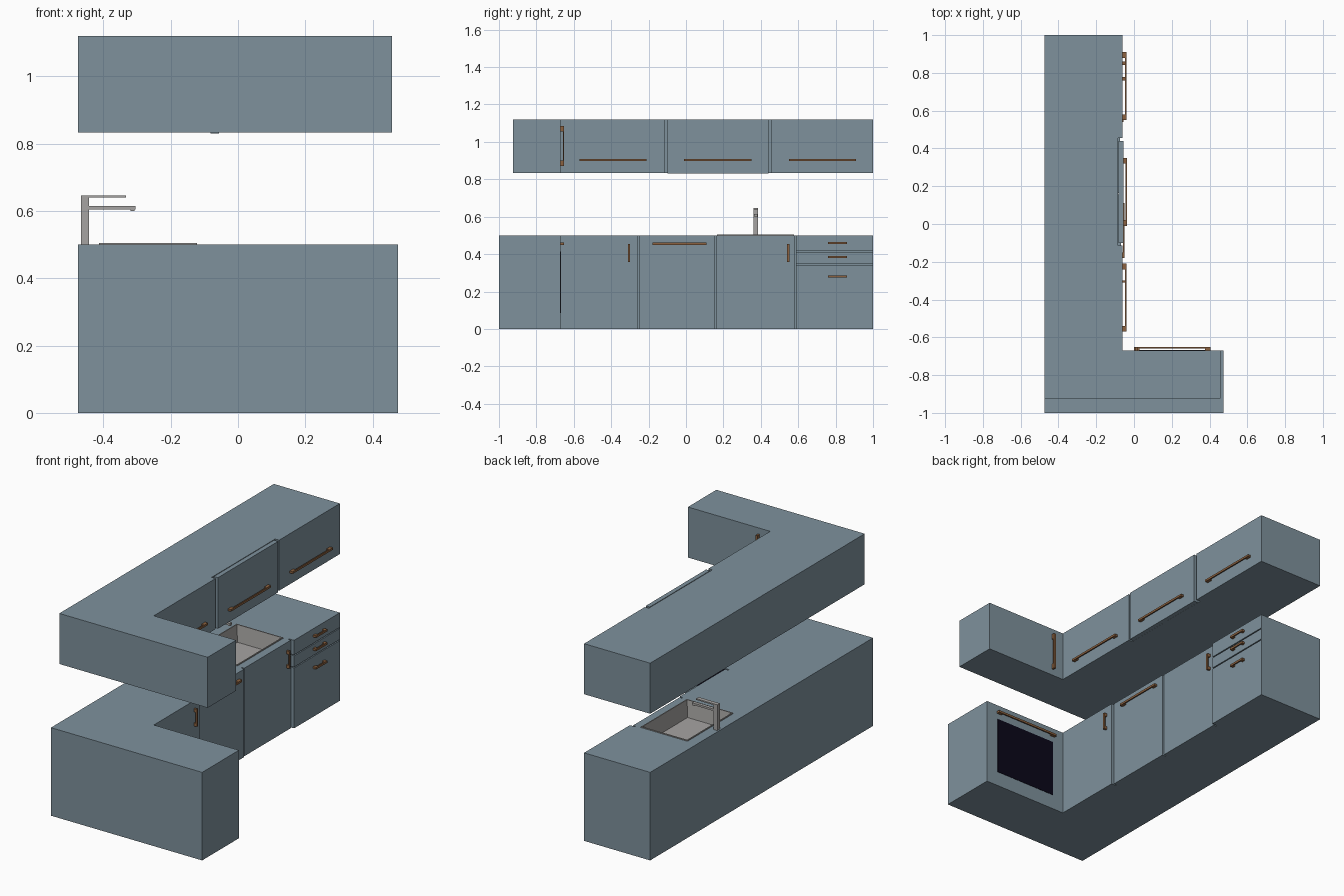
import bpy, bmesh

if "Cube" in bpy.data.objects:
    bpy.data.objects.remove(bpy.data.objects["Cube"])


def material(name, rgb):
    m = bpy.data.materials.new(name)
    m.diffuse_color = (*rgb, 1)
    m.use_nodes = True
    m.node_tree.nodes["Principled BSDF"].inputs["Base Color"].default_value = m.diffuse_color
    return m


BLUE = material("blue_grey_cabinet", (0.21, 0.285, 0.335))
BROWN = material("brown_handle", (0.26, 0.12, 0.05))
STEEL = material("steel_grey", (0.38, 0.37, 0.36))
GLASS = material("dark_glass", (0.003, 0.002, 0.01))


def finish(name, bm, mat):
    bmesh.ops.recalc_face_normals(bm, faces=bm.faces)
    me = bpy.data.meshes.new(name)
    bm.to_mesh(me)
    bm.free()
    ob = bpy.data.objects.new(name, me)
    me.materials.append(mat)
    bpy.context.collection.objects.link(ob)
    return ob


def add_box(bm, lo, hi):
    vs = bmesh.ops.create_cube(bm, size=1)["verts"]
    for v in vs:
        for i in range(3):
            v.co[i] = (lo[i] + hi[i]) / 2 + v.co[i] * (hi[i] - lo[i])


def boxes(name, mat, *pairs):
    bm = bmesh.new()
    for lo, hi in pairs:
        add_box(bm, lo, hi)
    return finish(name, bm, mat)


def prism(name, pts, z0, z1, mat):
    bm = bmesh.new()
    face = bm.faces.new([bm.verts.new((x, y, z0)) for x, y in pts])
    ext = bmesh.ops.extrude_face_region(bm, geom=[face])["geom"]
    for v in ext:
        if isinstance(v, bmesh.types.BMVert):
            v.co.z = z1
    return finish(name, bm, mat)


X0, F, Y0 = -0.475, -0.06, -0.67   # wall side, door front, oven front

# base cabinets: plan outline with door grooves and slightly recessed doors
outline = [(X0, 1), (X0, -1), (0.475, -1), (0.475, Y0), (F, Y0)]
fronts = [F, F - 0.01, F - 0.015, F]
for y, before, after in zip((-0.255, 0.16, 0.585), fronts, fronts[1:]):
    outline += [(before, y - 0.004), (F - 0.03, y - 0.004), (F - 0.03, y + 0.004), (after, y + 0.004)]
outline += [(F, 1)]
base = prism("base_cabinets", outline, 0, 0.5, BLUE)

# cutters for the sink hole and the drawer gaps
cutter = boxes("cutter", BLUE,
               ((-0.415, 0.165, 0.385), (-0.12, 0.58, 0.6)),
               ((F - 0.02, 0.575, 0.342), (0, 0.996, 0.348)),
               ((F - 0.02, 0.575, 0.411), (0, 0.996, 0.417)))
cutter.hide_render = True
cutter.hide_viewport = True
mod = base.modifiers.new("cut", "BOOLEAN")
mod.object = cutter
mod.operation = "DIFFERENCE"
mod.solver = "EXACT"

# wall cabinets with a notch for the middle door
prism("wall_cabinets", [(X0, 1), (X0, -0.925), (0.457, -0.925), (0.457, Y0), (F, Y0),
                        (F, -0.115), (-0.085, -0.115), (-0.085, 0.455), (F, 0.455), (F, 1)],
      0.833, 1.12, BLUE)
boxes("wall_middle_door", BLUE, ((-0.081, -0.1, 0.83), (-0.056, 0.44, 1.12)))

# sink: rim inset and pressed down into a basin
bm = bmesh.new()
add_box(bm, (-0.413, 0.167, 0.39), (-0.122, 0.578, 0.504))
top = max(bm.faces, key=lambda f: f.calc_center_median().z)
bmesh.ops.inset_region(bm, faces=[top], thickness=0.008)
floor = bmesh.ops.extrude_face_region(bm, geom=[top])["geom"]
bmesh.ops.delete(bm, geom=[top], context="FACES_ONLY")
for v in floor:
    if isinstance(v, bmesh.types.BMVert):
        v.co.z -= 0.095
        v.co.x += 0.01 if v.co.x < -0.27 else -0.01
        v.co.y += 0.01 if v.co.y < 0.37 else -0.01
finish("sink", bm, STEEL)

# square faucet: column, spout with down-turned tip, lever
boxes("faucet", STEEL,
      ((-0.466, 0.362, 0.5), (-0.443, 0.385, 0.64)),
      ((-0.444, 0.364, 0.604), (-0.305, 0.383, 0.615)),
      ((-0.32, 0.366, 0.599), (-0.307, 0.381, 0.605)),
      ((-0.466, 0.362, 0.639), (-0.333, 0.385, 0.646)))

# oven glass plate
boxes("oven_glass", GLASS, ((0.01, Y0 - 0.003, 0.085), (0.4, Y0 + 0.002, 0.415)))


def handle(name, axis, out, base_pos, start, end, posts=(0, 1)):
    """Bar along an axis, standing off the door along the out axis."""
    bar_lo, bar_hi = list(base_pos), list(base_pos)
    for i in range(3):
        if i not in (axis, out):
            bar_lo[i] -= 0.006
            bar_hi[i] += 0.006
    bar_lo[axis], bar_hi[axis] = start, end
    parts = []
    for p in posts:
        lo, hi = list(bar_lo), list(bar_hi)
        w = min(0.03, (end - start) * 0.18)
        lo[axis] = end - w if p else start
        hi[axis] = end if p else start + w
        lo[out] -= 0.002
        hi[out] += 0.013
        parts.append((lo, hi))
    bar_lo[out] += 0.012
    bar_hi[out] += 0.019
    boxes(name, BROWN, (bar_lo, bar_hi), *parts)


# wall cabinet handles
for i, (y, x) in enumerate(((-0.57, F), (-0.01, -0.057), (0.55, F))):
    handle(f"wall_handle_{i}", 1, 0, (x, 0, 0.903), y, y + 0.36)
handle("wall_side_handle", 2, 1, (0.012, Y0, 0), 0.87, 1.085)

# base cabinet handles
handle("oven_handle", 0, 1, (0, Y0, 0.455), 0.0, 0.405)
handle("dishwasher_handle", 1, 0, (F - 0.01, 0, 0.455), -0.18, 0.11)
handle("left_door_handle", 2, 0, (F, -0.305, 0), 0.357, 0.455)
handle("sink_door_handle", 2, 0, (F - 0.015, 0.547, 0), 0.357, 0.455)
for i, z in enumerate((0.28, 0.384, 0.459)):
    handle(f"drawer_handle_{i}", 1, 0, (F, 0, z), 0.76, 0.86)
